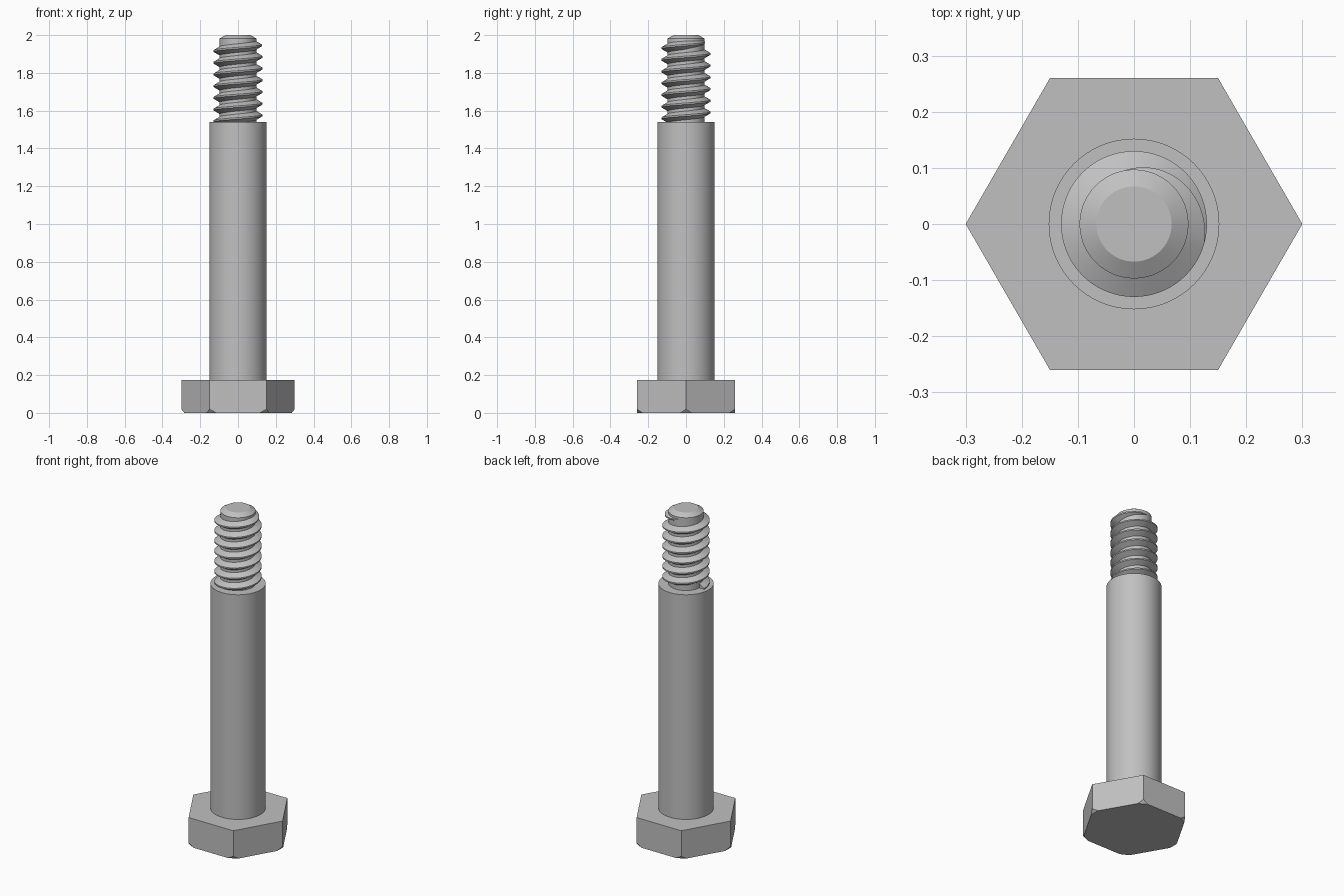
import bpy, bmesh, math
from mathutils import Vector

cube = bpy.data.objects.get("Cube")
if cube:
    bpy.data.objects.remove(cube, do_unlink=True)

steel = bpy.data.materials.new("plain_grey_steel")
steel.use_nodes = True
GREY = (0.53, 0.53, 0.53, 1)
steel.diffuse_color = GREY
steel.node_tree.nodes["Principled BSDF"].inputs["Base Color"].default_value = GREY


def finish(name, bm, smooth=True):
    bmesh.ops.recalc_face_normals(bm, faces=bm.faces[:])
    mesh = bpy.data.meshes.new(name)
    bm.to_mesh(mesh)
    bm.free()
    mesh.materials.append(steel)
    obj = bpy.data.objects.new(name, mesh)
    bpy.context.collection.objects.link(obj)
    if smooth:
        bpy.ops.object.select_all(action='DESELECT')
        obj.select_set(True)
        bpy.context.view_layer.objects.active = obj
        bpy.ops.object.shade_smooth_by_angle(angle=math.radians(25))
    return obj


def skin(bm, rings, closed):
    """Join consecutive rings with quads and cap both ends."""
    n = len(rings[0])
    for a, b in zip(rings, rings[1:]):
        for i in range(n):
            j = (i + 1) % n
            bm.faces.new((a[i], a[j], b[j], b[i]))
    if closed:
        bm.faces.new(rings[0])
        bm.faces.new(rings[-1])


def polar(r, a, z):
    return Vector((r * math.cos(a), r * math.sin(a), z))


def lathe(name, profile, sides=96):
    bm = bmesh.new()
    rings = [[bm.verts.new(polar(r, math.tau * i / sides, z)) for i in range(sides)]
             for r, z in profile]
    skin(bm, rings, True)
    return finish(name, bm)


# Hexagonal head, its lower corners trimmed by a shallow cone
bm = bmesh.new()
skin(bm, [[bm.verts.new(polar(0.3, math.tau * i / 6, z)) for i in range(6)]
          for z in (0, 0.175)], True)
bmesh.ops.recalc_face_normals(bm, faces=bm.faces[:])
for corner in range(6):
    for step in range(-2, 3):
        a = math.radians(corner * 60 + step * 2.4)
        cut = bmesh.ops.bisect_plane(
            bm, geom=bm.verts[:] + bm.edges[:] + bm.faces[:], dist=1e-6,
            plane_co=polar(0.284, a, 0), plane_no=polar(1, a, -0.8), clear_outer=True)
        edges = [e for e in cut["geom_cut"]
                 if isinstance(e, bmesh.types.BMEdge) and e.is_boundary]
        if edges:
            bmesh.ops.holes_fill(bm, edges=edges, sides=0)
finish("hex_head", bm, smooth=False)

# Plain shank and the chamfered core of the threaded end
lathe("shank", [(0.152, 0.17), (0.152, 1.54)])
CORE = 0.097
lathe("thread_core", [(CORE, 1.5), (CORE, 1.982), (0.067, 2.0)])

# Right-handed thread ridge, fading into the core at its upper end
PITCH, MAJOR, STEPS = 0.062, 0.13, 72
top_angle = math.radians(100)
top_z = 1.947 + PITCH * top_angle / math.tau
count = int(6.8 * STEPS)
bm = bmesh.new()
rings = []
for k in range(count + 1):
    back = math.tau * (count - k) / STEPS
    a, z = top_angle - back, top_z - PITCH * back / math.tau
    fade = min(1, back / math.radians(115))
    crest = CORE + (MAJOR - CORE) * fade
    root = CORE - 0.001
    half = 0.004
    foot = half + (crest - root) * math.tan(math.radians(30))
    rings.append([bm.verts.new(polar(r, a, z + dz)) for r, dz in
                  ((root, -foot), (crest, -half), (crest, half), (root, foot))])
skin(bm, rings, True)
finish("thread_ridge", bm)
